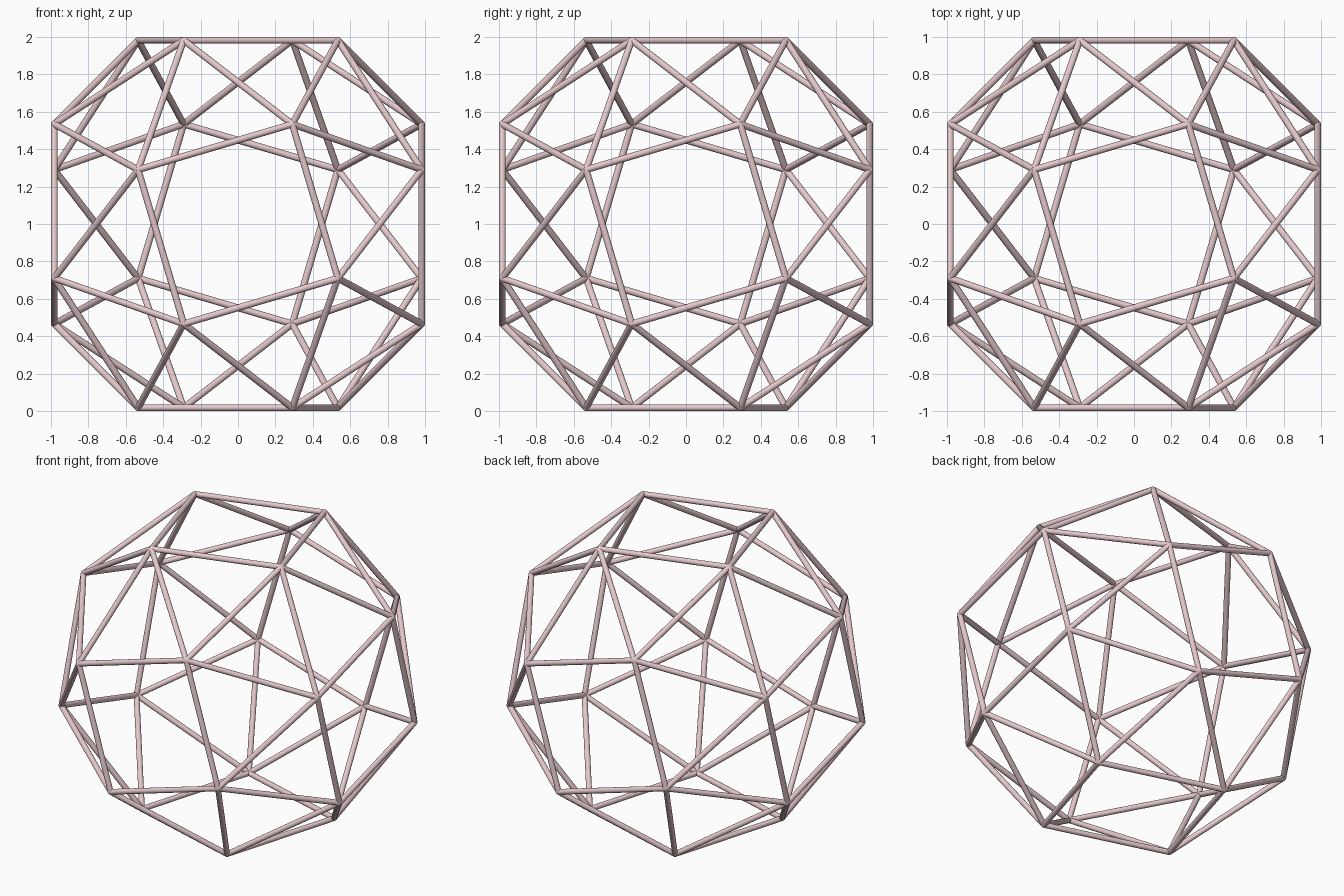
import bpy, bmesh
from itertools import product
from mathutils import Vector, Matrix

if "Cube" in bpy.data.objects:
    bpy.data.objects.remove(bpy.data.objects["Cube"])

R = 0.018                       # strut radius
C = 1 - R                       # largest vertex coordinate
T = 1.839287                    # tribonacci constant
s, m, c = C / T**2, C / T, C
LIFT = Vector((0, 0, 1))

# Snub cube corners: cyclic orders with odd minus signs, the others with even
corners = []
for sg in product((1, -1), repeat=3):
    odd = sg[0] * sg[1] * sg[2] < 0
    orders = [(s, c, m), (c, m, s), (m, s, c)] if odd else [(s, m, c), (m, c, s), (c, s, m)]
    corners += [Vector([a * b for a, b in zip(sg, o)]) for o in orders]

edge_len = min((corners[0] - v).length for v in corners[1:])

bm = bmesh.new()
# Struts along each edge
for i, p in enumerate(corners):
    for q in corners[i + 1:]:
        d = q - p
        if d.length < edge_len * 1.02:
            mat = Matrix.Translation((p + q) / 2 + LIFT) @ d.to_track_quat('Z', 'Y').to_matrix().to_4x4()
            bmesh.ops.create_cone(bm, cap_ends=True, segments=16, radius1=R, radius2=R,
                                  depth=d.length, matrix=mat)
# Rounded joints
for p in corners:
    bmesh.ops.create_icosphere(bm, subdivisions=2, radius=R, matrix=Matrix.Translation(p + LIFT))

mesh = bpy.data.meshes.new("strut_frame")
bm.to_mesh(mesh)
bm.free()
obj = bpy.data.objects.new("strut_frame", mesh)
bpy.context.collection.objects.link(obj)

pink = bpy.data.materials.new("pale_pink")
pink.diffuse_color = (0.78, 0.58, 0.60, 1)
pink.use_nodes = True
pink.node_tree.nodes["Principled BSDF"].inputs["Base Color"].default_value = pink.diffuse_color
mesh.materials.append(pink)

bpy.context.view_layer.objects.active = obj
obj.select_set(True)
bpy.ops.object.shade_smooth_by_angle()
